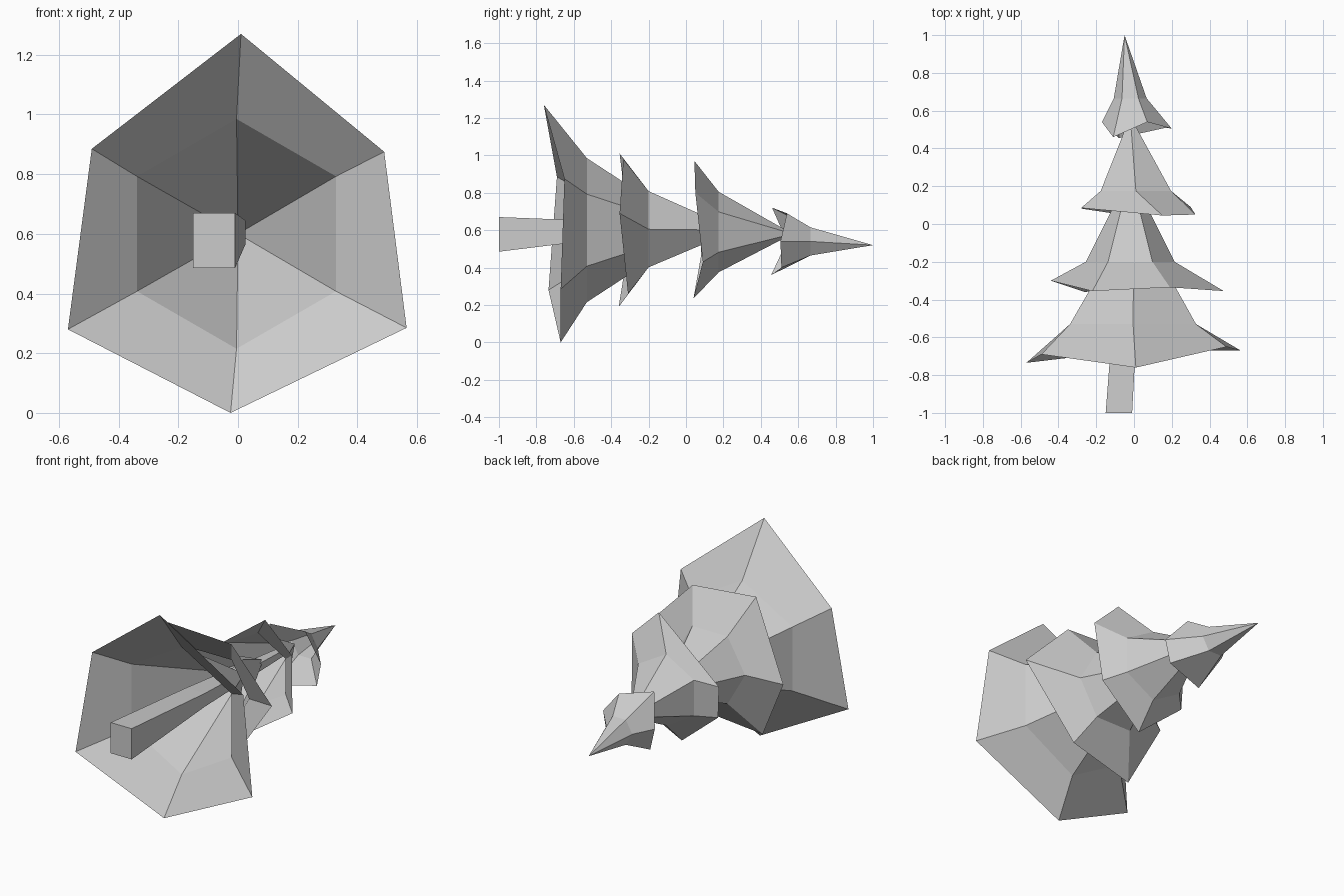
import bpy
import bmesh
import math
from mathutils import Vector

default_cube = bpy.data.objects.get("Cube")
if default_cube:
    bpy.data.objects.remove(default_cube, do_unlink=True)

# Single flat material
grey = bpy.data.materials.new("light grey")
grey.use_nodes = True
colour = (0.6, 0.6, 0.6, 1)
grey.diffuse_color = colour
grey.node_tree.nodes["Principled BSDF"].inputs["Base Color"].default_value = colour


def ring_point(centre, radius, degrees):
    angle = math.radians(degrees)
    return Vector(centre) + radius * Vector((math.cos(angle), 0, math.sin(angle)))


def bridge(bm, lower, upper):
    count = len(lower)
    for i in range(count):
        j = (i + 1) % count
        bm.faces.new((lower[i], lower[j], upper[j], upper[i]))


def finish(name, bm):
    bmesh.ops.recalc_face_normals(bm, faces=bm.faces)
    mesh = bpy.data.meshes.new(name)
    bm.to_mesh(mesh)
    bm.free()
    mesh.materials.append(grey)
    part = bpy.data.objects.new(name, mesh)
    bpy.context.collection.objects.link(part)
    return part


def branch_tier(name, rim, waist, radius, start, apex):
    """Open flared cone: ragged rim, regular six-sided waist, pointed apex."""
    bm = bmesh.new()
    rim_verts = [bm.verts.new(point) for point in rim]
    step = 360 / len(rim)
    waist_verts = [bm.verts.new(ring_point(waist, radius, start + step * i))
                   for i in range(len(rim))]
    bridge(bm, rim_verts, waist_verts)
    tip = bm.verts.new(apex)
    for i, vert in enumerate(waist_verts):
        bm.faces.new((vert, waist_verts[(i + 1) % len(rim)], tip))
    # Keep outward normals consistent on the open shell
    bmesh.ops.recalc_face_normals(bm, faces=bm.faces)
    if sum(f.normal.dot(f.calc_center_median() - Vector(waist)) for f in bm.faces) < 0:
        bmesh.ops.reverse_faces(bm, faces=bm.faces)
    mesh = bpy.data.meshes.new(name)
    bm.to_mesh(mesh)
    bm.free()
    mesh.materials.append(grey)
    part = bpy.data.objects.new(name, mesh)
    bpy.context.collection.objects.link(part)


# Branch tiers, widest first; rims run counter-clockwise around the trunk
branch_tier("bottom_branches",
            [(.49, -.65, .875), (.01, -.76, 1.27), (-.49, -.69, .885),
             (-.57, -.735, .28), (-.025, -.67, 0), (.565, -.67, .285)],
            (-.005, -.53, .6), .385, 30, (0, .06, .6))

branch_tier("lower_middle_branches",
            [(.475, -.355, .69), (.19, -.335, .98), (-.22, -.355, 1.01),
             (-.44, -.3, .56), (-.26, -.36, .19), (.17, -.31, .26)],
            (-.02, -.2, .605), .235, 0, (-.02, .27, .6))

branch_tier("upper_middle_branches",
            [(.325, .05, .8), (.15, .045, .97), (-.28, .085, .65),
             (-.27, .08, .46), (0, .04, .235), (.3, .09, .43)],
            (.01, .175, .59), .215, 30, (-.02, .57, .58))

branch_tier("top_branches",
            [(.2, .505, .54), (.07, .54, .69), (-.11, .46, .72),
             (-.17, .54, .54), (-.08, .455, .36), (.17, .51, .4)],
            (-.02, .665, .54), .087, 0, (-.05, 1, .52))


# Square trunk narrowing along its length
def trunk_section(bm, left, right, y, bottom, top):
    corners = ((left, bottom), (right, bottom), (right, top), (left, top))
    return [bm.verts.new((x, y, z)) for x, z in corners]


bm = bmesh.new()
sections = [trunk_section(bm, -.15, -.01, -1, .485, .67),
            trunk_section(bm, -.1, .025, -.35, .565, .645),
            trunk_section(bm, -.03, .0, .52, .565, .595)]
for lower, upper in zip(sections, sections[1:]):
    bridge(bm, lower, upper)
bm.faces.new(sections[0])
bm.faces.new(sections[-1])
finish("trunk", bm)
